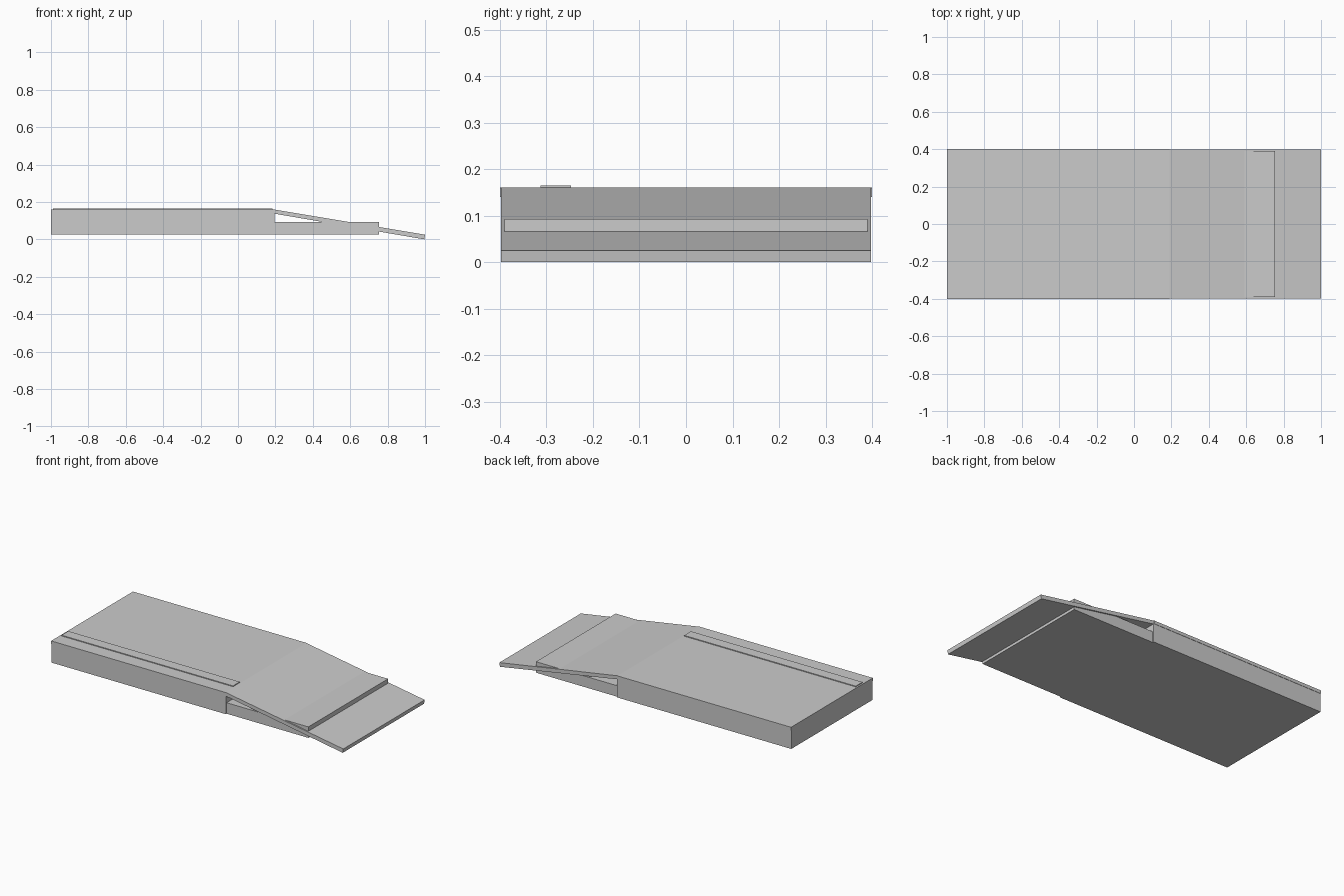
import bpy
import bmesh

if "Cube" in bpy.data.objects:
    bpy.data.objects.remove(bpy.data.objects["Cube"])

# One plain grey for the whole model
grey = bpy.data.materials.new("light_grey")
grey.diffuse_color = (0.6, 0.6, 0.6, 1.0)
grey.use_nodes = True
grey.node_tree.nodes["Principled BSDF"].inputs["Base Color"].default_value = grey.diffuse_color


def extrude_profile(name, profile, y0, y1, flip_below=False):
    """Extrude an (x, z) outline along y into a flat-faced solid."""
    bm = bmesh.new()
    front = bm.faces.new([bm.verts.new((x, y0, z)) for x, z in profile])
    moved = bmesh.ops.extrude_face_region(bm, geom=[front])["geom"]
    verts = [v for v in moved if isinstance(v, bmesh.types.BMVert)]
    bmesh.ops.translate(bm, verts=verts, vec=(0, y1 - y0, 0))
    bmesh.ops.recalc_face_normals(bm, faces=bm.faces)
    if flip_below:
        # The thin sheet shows its upper skin from underneath
        bm.normal_update()
        under = [f for f in bm.faces if f.normal.z < -0.7]
        bmesh.ops.reverse_faces(bm, faces=under)
    mesh = bpy.data.meshes.new(name)
    bm.to_mesh(mesh)
    bm.free()
    mesh.materials.append(grey)
    obj = bpy.data.objects.new(name, mesh)
    bpy.context.collection.objects.link(obj)
    return obj


def box(name, x0, x1, y0, y1, z0, z1):
    return extrude_profile(name, [(x0, z0), (x1, z0), (x1, z1), (x0, z1)], y0, y1)


# Raised platform body with a slightly wider deck plate
box("platform_body", -1.0, 0.195, -0.398, 0.398, 0.025, 0.14)
box("deck_plate", -1.0, 0.19, -0.40, 0.40, 0.14, 0.16)

# Thin raised strip along the front edge of the deck
box("deck_strip", -0.99, 0.185, -0.313, -0.247, 0.16, 0.165)

# Low support block that pokes through the ramp
box("support_block", 0.195, 0.755, -0.39, 0.39, 0.025, 0.093)

# Sloping ramp sheet down to the ground
extrude_profile("ramp", [(0.19, 0.16), (0.19, 0.138), (0.996, 0.0), (1.0, 0.025)],
                -0.398, 0.398, flip_below=True)
